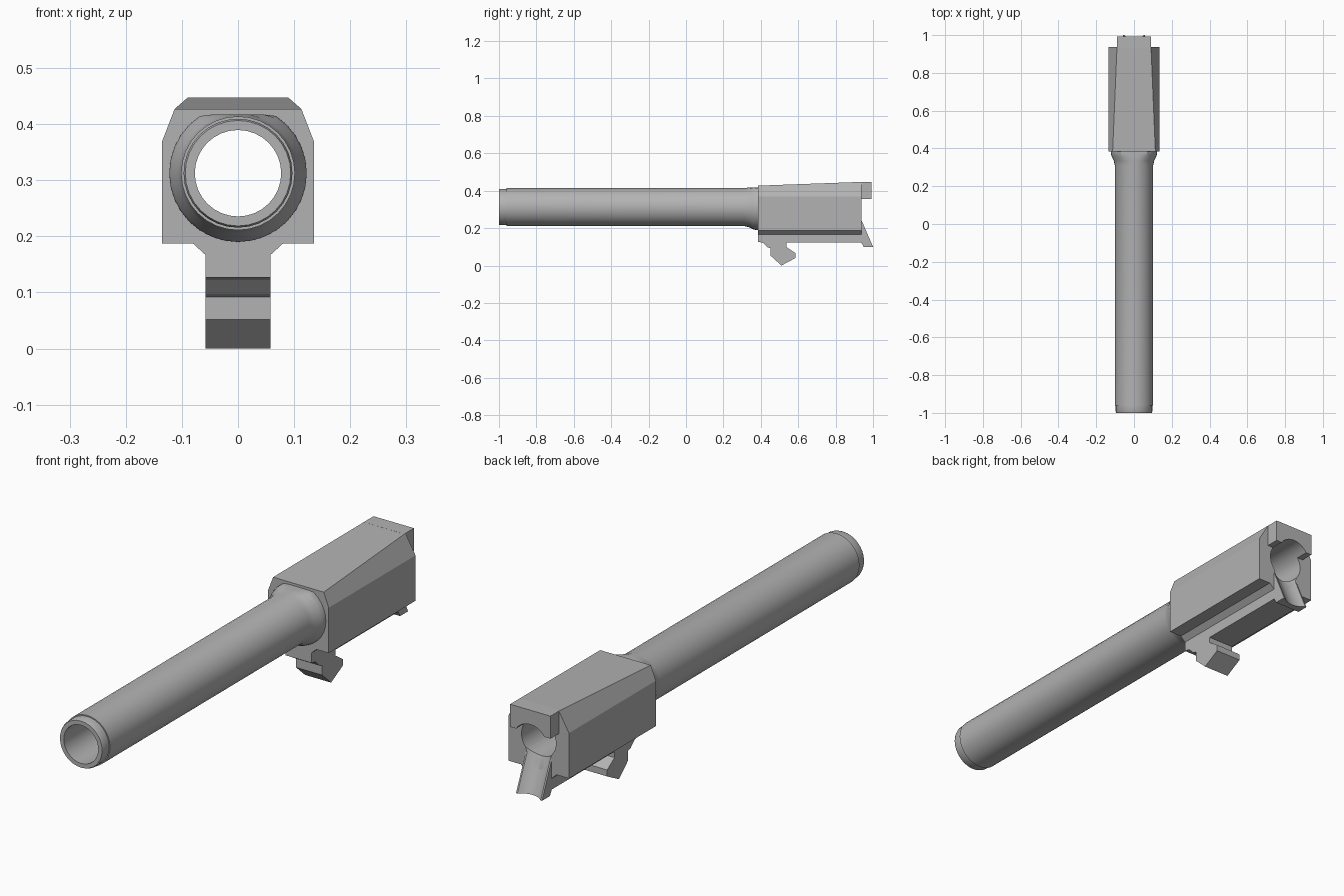
import bpy, bmesh, math
from mathutils import Vector

if "Cube" in bpy.data.objects:
    bpy.data.objects.remove(bpy.data.objects["Cube"])

AXIS_Z = 0.3125   # height of the bore axis
BORE = 0.077
SIDES = 32

steel = bpy.data.materials.new("grey steel")
steel.use_nodes = True
steel.diffuse_color = (0.45, 0.45, 0.45, 1)
steel.node_tree.nodes["Principled BSDF"].inputs["Base Color"].default_value = steel.diffuse_color


def loft(name, rings, loop=False):
    """Skin a row of equal-sized rings; cap the ends or join last to first."""
    bm = bmesh.new()
    rows = [[bm.verts.new(p) for p in ring] for ring in rings]
    n = len(rows[0])
    pairs = list(zip(rows, rows[1:]))
    if loop:
        pairs.append((rows[-1], rows[0]))
    else:
        bm.faces.new(rows[0])
        bm.faces.new(rows[-1])
    for a, b in pairs:
        for i in range(n):
            j = (i + 1) % n
            bm.faces.new((a[i], a[j], b[j], b[i]))
    bmesh.ops.recalc_face_normals(bm, faces=bm.faces)
    mesh = bpy.data.meshes.new(name)
    bm.to_mesh(mesh)
    bm.free()
    obj = bpy.data.objects.new(name, mesh)
    bpy.context.collection.objects.link(obj)
    mesh.materials.append(steel)
    return obj


def circle(centre, radius, up, ceiling=9):
    """Ring of points in the plane spanned by x and the given up vector."""
    pts = []
    for i in range(SIDES):
        a = math.tau * i / SIDES
        p = centre + Vector((1, 0, 0)) * radius * math.cos(a) + up * radius * math.sin(a)
        p.z = min(p.z, ceiling)
        pts.append(p)
    return pts


def section(half, y):
    """Mirror a right-hand outline, listed bottom to top, across x = 0."""
    return [(x, y, z) for x, z in half] + [(-x, y, z) for x, z in reversed(half)]


def activate(obj):
    bpy.ops.object.select_all(action='DESELECT')
    obj.select_set(True)
    bpy.context.view_layer.objects.active = obj


def cut(obj, cutter):
    activate(obj)
    mod = obj.modifiers.new("cut", 'BOOLEAN')
    mod.operation = 'DIFFERENCE'
    mod.solver = 'EXACT'
    mod.object = cutter
    bpy.ops.object.modifier_apply(modifier=mod.name)


Z = Vector((0, 0, 1))

# Barrel tube: stepped muzzle, long tube, flare with a flat on top, hollow bore
profile = [(-1, BORE), (-1, 0.094), (-0.993, 0.097), (-0.96, 0.097), (-0.96, 0.1015),
           (0.31, 0.1015), (0.335, 0.107), (0.36, 0.119), (0.375, 0.1225),
           (0.4, 0.1225), (0.4, BORE)]
barrel = loft("barrel_tube",
              [circle(Vector((0, y, AXIS_Z)), r, Z, 0.417) for y, r in profile], loop=True)

# Chamber block: top rises and narrows toward the rear
lower = [(0.058, 0.167), (0.08, 0.187), (0.135, 0.187), (0.135, 0.37)]
block = loft("chamber_block", [section(lower + [(0.113, 0.427)], 0.385),
                               section(lower + [(0.09, 0.447)], 0.938)])

# Hood projecting behind the chamber
hood_half = [(0.09, 0.356), (0.09, 0.447)]
hood = loft("chamber_hood", [section(hood_half, 0.93), section(hood_half, 0.992)])

# Underside lug with hook and rear ramp tongue
lug_outline = [(0.385, 0.19), (0.385, 0.127), (0.41, 0.122), (0.436, 0.097), (0.453, 0.092),
               (0.453, 0.052), (0.51, 0), (0.585, 0.04), (0.585, 0.066), (0.538, 0.098),
               (0.538, 0.122), (0.938, 0.122), (0.95, 0.1), (1, 0.1),
               (0.938, 0.243), (0.9, 0.243), (0.9, 0.19)]
lug = loft("locking_lug", [[(x, y, z) for y, z in lug_outline] for x in (-0.058, 0.058)])

# Cutters for the bore and the slanted feed ramp
bore = loft("bore_cutter", [circle(Vector((0, y, AXIS_Z)), BORE, Z) for y in (0.2, 1.2)])
slope = Vector((0, -0.062, 0.143)).normalized()
outward = Vector((0, slope.z, -slope.y))
middle = Vector((0, 0.969, 0.1715)) + outward * 0.054
ramp = loft("ramp_cutter", [circle(middle + slope * t, 0.075, outward) for t in (-0.16, 0.12)])

for part in (block, hood, lug):
    cut(part, bore)
for part in (block, lug):
    cut(part, ramp)
for cutter in (bore, ramp):
    bpy.data.objects.remove(cutter)

# Smooth the round surfaces, keep machined edges crisp
for part in (barrel, block, hood, lug):
    activate(part)
    bpy.ops.object.shade_smooth_by_angle(angle=math.radians(25))
